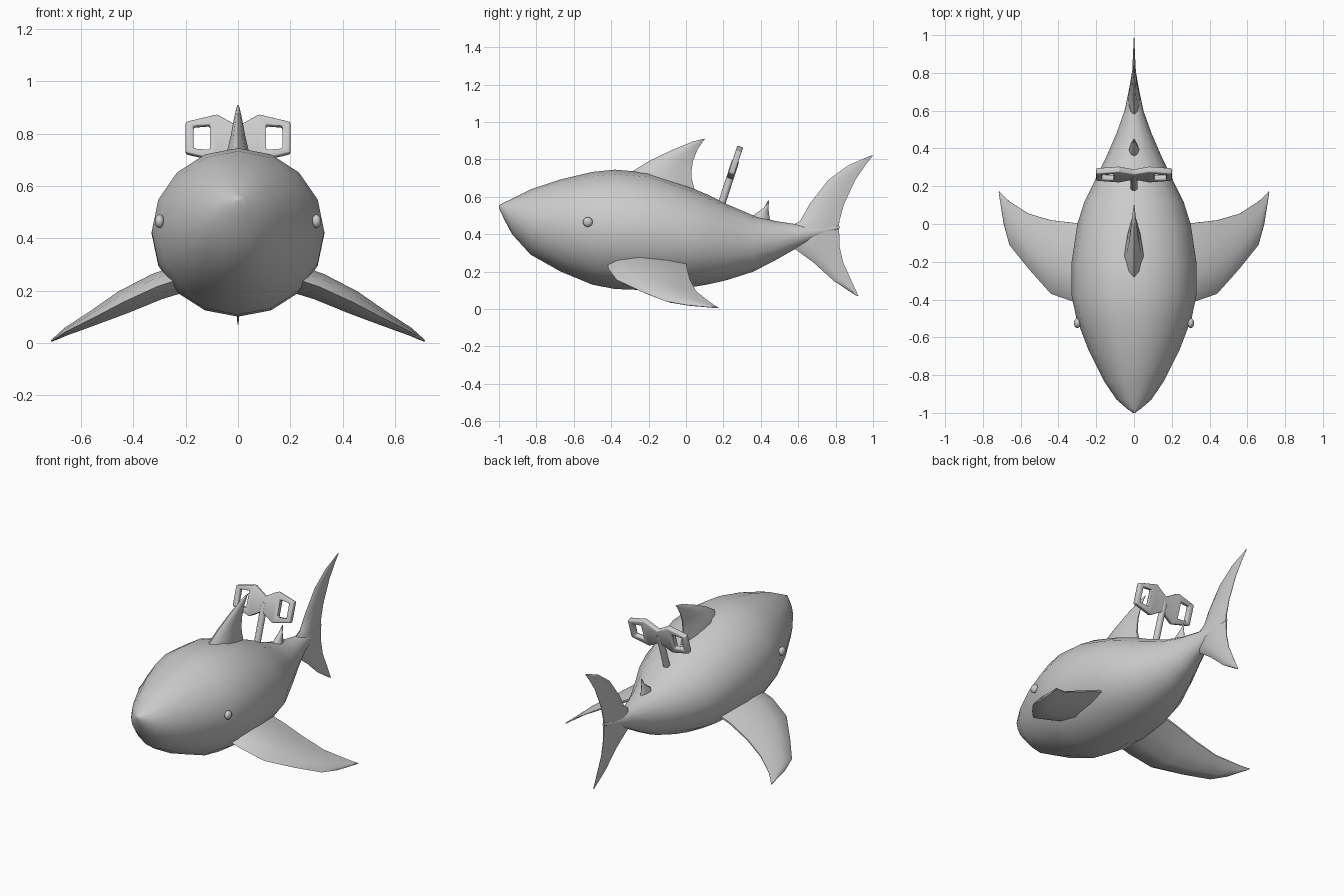
import bpy, bmesh, math
from mathutils import Matrix, Vector

if "Cube" in bpy.data.objects:
    bpy.data.objects.remove(bpy.data.objects["Cube"])

grey = bpy.data.materials.new("plain_grey")
grey.use_nodes = True
GREY = (0.6, 0.6, 0.6, 1)
grey.diffuse_color = GREY
grey.node_tree.nodes["Principled BSDF"].inputs["Base Color"].default_value = GREY


def finish(bm, name, angle=60):
    """Turn a bmesh into a smooth shaded object."""
    bmesh.ops.recalc_face_normals(bm, faces=bm.faces)
    mesh = bpy.data.meshes.new(name)
    bm.to_mesh(mesh)
    bm.free()
    mesh.materials.append(grey)
    obj = bpy.data.objects.new(name, mesh)
    bpy.context.collection.objects.link(obj)
    bpy.ops.object.select_all(action="DESELECT")
    obj.select_set(True)
    bpy.context.view_layer.objects.active = obj
    bpy.ops.object.shade_smooth_by_angle(angle=math.radians(angle))
    return obj


def loft(name, rings, angle=60):
    """Skin a row of equal-sized point rings and cap both ends."""
    bm = bmesh.new()
    rows = [[bm.verts.new(p) for p in ring] for ring in rings]
    n = len(rows[0])
    for a, b in zip(rows, rows[1:]):
        for i in range(n):
            j = (i + 1) % n
            bm.faces.new((a[i], a[j], b[j], b[i]))
    bm.faces.new(rows[0])
    bm.faces.new(rows[-1])
    return finish(bm, name, angle)


# Fin section as (share of chord, share of half thickness)
FOIL = [(0, 0), (0.12, 0.6), (0.4, 1), (0.75, 0.6), (1, 0.1),
        (1, -0.1), (0.75, -0.6), (0.4, -1), (0.12, -0.6)]


def upright_fin(name, stations):
    """Stations: height, leading y, trailing y, half thickness."""
    loft(name, [[(t * s, a + (b - a) * c, z) for c, s in FOIL]
                for z, a, b, t in stations])


# Body: y, top, bottom, half width
body = [(-1.0, .555, .54, .006), (-.975, .568, .485, .04), (-.93, .59, .40, .092),
        (-.83, .64, .29, .16), (-.67, .693, .20, .24), (-.5, .733, .13, .305),
        (-.38, .745, .107, .33), (-.2, .73, .10, .33), (0, .66, .112, .30),
        (.12, .61, .132, .262), (.22, .56, .155, .212), (.36, .50, .20, .145),
        (.48, .47, .262, .093), (.6, .452, .33, .05), (.72, .447, .385, .025),
        (.82, .445, .43, .008)]
SIDES = 16
rings = []
for y, top, bottom, w in body:
    mid, h = (top + bottom) / 2, (top - bottom) / 2
    turn = [2 * math.pi * i / SIDES for i in range(SIDES)]
    rings.append([(w * math.sin(a), y, mid + h * math.cos(a)) for a in turn])
loft("body", rings)

# Fins along the centre line
upright_fin("dorsal_fin", [(.62, -.34, .05, .06), (.70, -.32, .03, .055),
                           (.74, -.28, .03, .04), (.79, -.20, .037, .028),
                           (.85, -.075, .06, .017), (.895, .035, .09, .007),
                           (.91, .095, .104, .002)])
upright_fin("rear_dorsal_fin", [(.44, .32, .455, .035), (.50, .36, .445, .025),
                                (.54, .415, .44, .012), (.58, .438, .445, .002)])
upright_fin("tail_fin", [(.07, .912, .922, .002), (.15, .79, .885, .008),
                         (.25, .68, .84, .014), (.33, .57, .822, .028),
                         (.44, .55, .818, .032), (.47, .61, .82, .026),
                         (.56, .66, .845, .016), (.69, .76, .905, .009),
                         (.77, .87, .96, .005), (.82, .988, 1.0, .001)])

# Side fins: distance out, leading y, trailing y, height, half thickness
pectoral = [(.22, -.42, 0, .245, .05), (.31, -.415, .005, .215, .048),
            (.44, -.37, .02, .155, .042), (.56, -.235, .055, .092, .026),
            (.66, -.11, .12, .042, .014), (.69, 0, .148, .022, .008),
            (.715, .16, .175, .007, .003)]
for side, label in ((1, "left"), (-1, "right")):
    loft(label + "_side_fin",
         [[(side * (x + .4 * t * s), a + (b - a) * c, z + t * s) for c, s in FOIL]
          for x, a, b, z, t in pectoral])
    # Eyes
    bm = bmesh.new()
    bmesh.ops.create_uvsphere(bm, u_segments=16, v_segments=10, radius=.026,
                              matrix=Matrix.Translation((side * .30, -.525, .465))
                              @ Matrix.Diagonal((.7, 1, 1, 1)))
    finish(bm, label + "_eye")

# Wind-up key: leaning frame with two windowed wings
lean = Matrix.Translation((0, .262, .783)) @ Matrix.Rotation(math.radians(-18), 4, "X")
outer = [(.2, .062), (.08, .092), (0, .045)]
hole = [(.17, .045), (.108, .05)]
bm = bmesh.new()
for sx in (1, -1):
    up = [bm.verts.new((sx * x, 0, z)) for x, z in outer + hole]
    dn = [bm.verts.new((sx * x, 0, -z)) for x, z in outer + hole]
    for r in (up, dn):
        bm.faces.new((r[0], r[1], r[4], r[3]))
    bm.faces.new((up[0], up[3], dn[3], dn[0]))
    bm.faces.new((up[1], up[4], dn[4], dn[1]))
    bm.faces.new((up[1], up[2], dn[2], dn[1]))
bmesh.ops.remove_doubles(bm, verts=bm.verts, dist=.0005)
key = finish(bm, "key_handle", 40)
key.matrix_world = lean
thick = key.modifiers.new("thickness", "SOLIDIFY")
thick.thickness, thick.offset = .032, 0
soft = key.modifiers.new("soft_edges", "BEVEL")
soft.width, soft.segments = .006, 2

bm = bmesh.new()
bmesh.ops.create_cone(bm, cap_ends=True, segments=10, radius1=.02, radius2=.02, depth=.32,
                      matrix=lean @ Matrix.Translation((0, 0, -.15)))
finish(bm, "key_shaft", 40)
